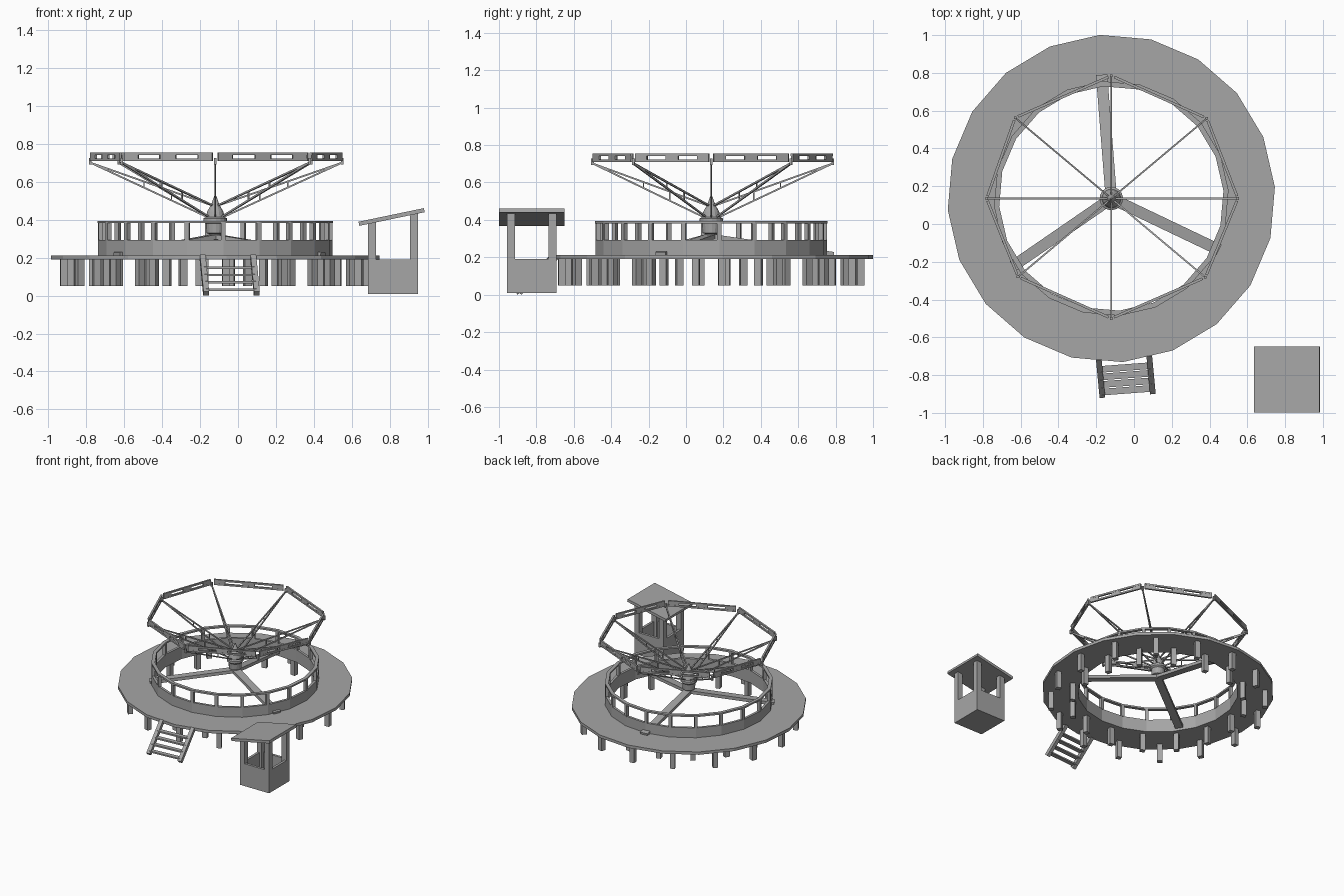
import bpy, bmesh, math
from mathutils import Vector, Matrix

old = bpy.data.objects.get("Cube")
if old:
    bpy.data.objects.remove(old, do_unlink=True)

grey = bpy.data.materials.new("plain grey")
grey.use_nodes = True
grey.diffuse_color = (0.38, 0.38, 0.38, 1)
grey.node_tree.nodes["Principled BSDF"].inputs["Base Color"].default_value = grey.diffuse_color

CENTRE = Vector((-0.12, 0.135, 0))
SIDES = 20
PHASE = math.radians(4)


def polar(radius, angle, z):
    return CENTRE + Vector((radius * math.cos(angle), radius * math.sin(angle), z))


def finish(name, bm):
    bmesh.ops.recalc_face_normals(bm, faces=bm.faces)
    mesh = bpy.data.meshes.new(name)
    bm.to_mesh(mesh)
    bm.free()
    mesh.materials.append(grey)
    obj = bpy.data.objects.new(name, mesh)
    bpy.context.collection.objects.link(obj)


def box(bm, centre, size, turn=0):
    m = Matrix.Translation(centre) @ Matrix.Rotation(turn, 4, "Z") @ Matrix.Diagonal((*size, 1))
    bmesh.ops.create_cube(bm, size=1, matrix=m)


def bar(bm, a, b, width, height):
    """Square bar from a to b, kept upright."""
    a, b = Vector(a), Vector(b)
    along = (b - a).normalized()
    side = Vector((0, 0, 1)).cross(along)
    side = side.normalized() if side.length > 1e-4 else Vector((1, 0, 0))
    rot = Matrix((along, side, along.cross(side))).transposed().to_4x4()
    m = Matrix.Translation((a + b) / 2) @ rot @ Matrix.Diagonal(((b - a).length, width, height, 1))
    bmesh.ops.create_cube(bm, size=1, matrix=m)


def lathe(bm, profile, sides, closed):
    """Spin a radius and height profile about the ride's axis."""
    rings = [[bm.verts.new(polar(r, PHASE + i * math.tau / sides, z)) for i in range(sides)]
             for r, z in profile]
    pairs = list(zip(rings, rings[1:]))
    if closed:
        pairs.append((rings[-1], rings[0]))
    else:
        bm.faces.new(rings[0])
        bm.faces.new(rings[-1])
    for low, high in pairs:
        for i in range(sides):
            j = (i + 1) % sides
            bm.faces.new((low[i], low[j], high[j], high[i]))


def ring(name, inner, outer, bottom, top):
    bm = bmesh.new()
    lathe(bm, [(inner, bottom), (outer, bottom), (outer, top), (inner, top)], SIDES, True)
    finish(name, bm)


def post_circle(name, count, shift, radius, bottom, top, size):
    """Circle of square posts, turned by a share of their spacing."""
    bm = bmesh.new()
    for i in range(count):
        angle = PHASE + (i + shift) * math.tau / count
        box(bm, polar(radius, angle, (bottom + top) / 2), (size, size, top - bottom), angle)
    finish(name, bm)


# Deck, drum wall and railing
ring("deck", 0.6, 0.868, 0.19, 0.213)
ring("drum_wall", 0.6, 0.62, 0.19, 0.293)
ring("handrail", 0.595, 0.622, 0.382, 0.395)
post_circle("rail_posts", SIDES, 0, 0.607, 0.29, 0.385, 0.024)
post_circle("outer_legs", 16, 0, 0.8, 0.05, 0.195, 0.038)
post_circle("inner_legs", 16, 0.5, 0.65, 0.05, 0.195, 0.038)

# Three sloping beams carrying the hub
bm = bmesh.new()
for k, reach in enumerate((0.655, 0.63, 0.63)):
    angle = math.radians(94.5 + 120 * k)
    bar(bm, polar(0, angle, 0.312), polar(reach, angle, 0.216), 0.06, 0.025)
finish("support_beams", bm)

# Turned hub with pointed cap
bm = bmesh.new()
lathe(bm, [(0.03, 0.295), (0.03, 0.325), (0.046, 0.33), (0.05, 0.38), (0.062, 0.39), (0.062, 0.408),
           (0.05, 0.415), (0.042, 0.445), (0.022, 0.48), (0.004, 0.53)], 16, False)
finish("hub", bm)

# Eight truss arms fanning upward
TIPS = [polar(r, math.radians(a), 0.702) for a, r in
        ((0, 0.67), (40, 0.66), (90, 0.65), (140, 0.665),
         (180, 0.66), (220, 0.645), (270, 0.635), (320, 0.65))]
bm = bmesh.new()
for tip in TIPS:
    low, high = CENTRE + Vector((0, 0, 0.395)), CENTRE + Vector((0, 0, 0.47))
    bar(bm, low, tip, 0.009, 0.009)
    bar(bm, high, tip, 0.009, 0.009)
    for t in (0.35, 0.57):
        bar(bm, low.lerp(tip, t), high.lerp(tip, t), 0.007, 0.007)
    box(bm, tip + Vector((0, 0, 0.008)), (0.014, 0.014, 0.035))
finish("truss_arms", bm)

# Slotted rim panels joining the arm tips
bm = bmesh.new()
for i, tip in enumerate(TIPS):
    lift = Vector((0, 0, 0.03))
    a, b = tip + lift, TIPS[(i + 1) % len(TIPS)] + lift
    for dz in (-0.016, 0.016):
        off = Vector((0, 0, dz))
        bar(bm, a.lerp(b, 0.03) + off, a.lerp(b, 0.97) + off, 0.014, 0.013)
    for t0, t1 in ((0.03, 0.18), (0.42, 0.58), (0.82, 0.97)):
        bar(bm, a.lerp(b, t0), a.lerp(b, t1), 0.012, 0.044)
finish("rim_panels", bm)

# Access ladder
bm = bmesh.new()
TOP = (Vector((-0.187, -0.71, 0.205)), Vector((0.08, -0.69, 0.205)))
FOOT = (Vector((-0.168, -0.91, 0.012)), Vector((0.099, -0.89, 0.012)))
for a, b in zip(TOP, FOOT):
    bar(bm, a, b, 0.03, 0.03)
for t in (0.3, 0.5, 0.7, 0.9):
    left, right = (a.lerp(b, t) for a, b in zip(TOP, FOOT))
    bar(bm, left, right, 0.035, 0.012)
finish("ladder", bm)

# Ticket booth: floor, low walls, corner posts and sloping roof
MID = Vector((0.818, -0.824, 0))
HALF = 0.132
bm = bmesh.new()
box(bm, MID + Vector((0, 0, 0.016)), (2 * HALF, 2 * HALF, 0.016))
for s in (-1, 1):
    box(bm, MID + Vector((s * (HALF - 0.01), 0, 0.099)), (0.02, 2 * HALF, 0.182))
    box(bm, MID + Vector((0, s * (HALF - 0.01), 0.099)), (2 * HALF, 0.02, 0.182))
finish("booth_walls", bm)

bm = bmesh.new()
for sx in (-1, 1):
    top = 0.41 + 0.023 * sx
    for sy in (-1, 1):
        box(bm, MID + Vector((sx * (HALF - 0.021), sy * (HALF - 0.021), (top + 0.02) / 2)),
            (0.042, 0.042, top - 0.02))
finish("booth_posts", bm)

bm = bmesh.new()
bar(bm, (0.638, -0.824, 0.379), (0.983, -0.824, 0.451), 0.35, 0.022)
finish("booth_roof", bm)
